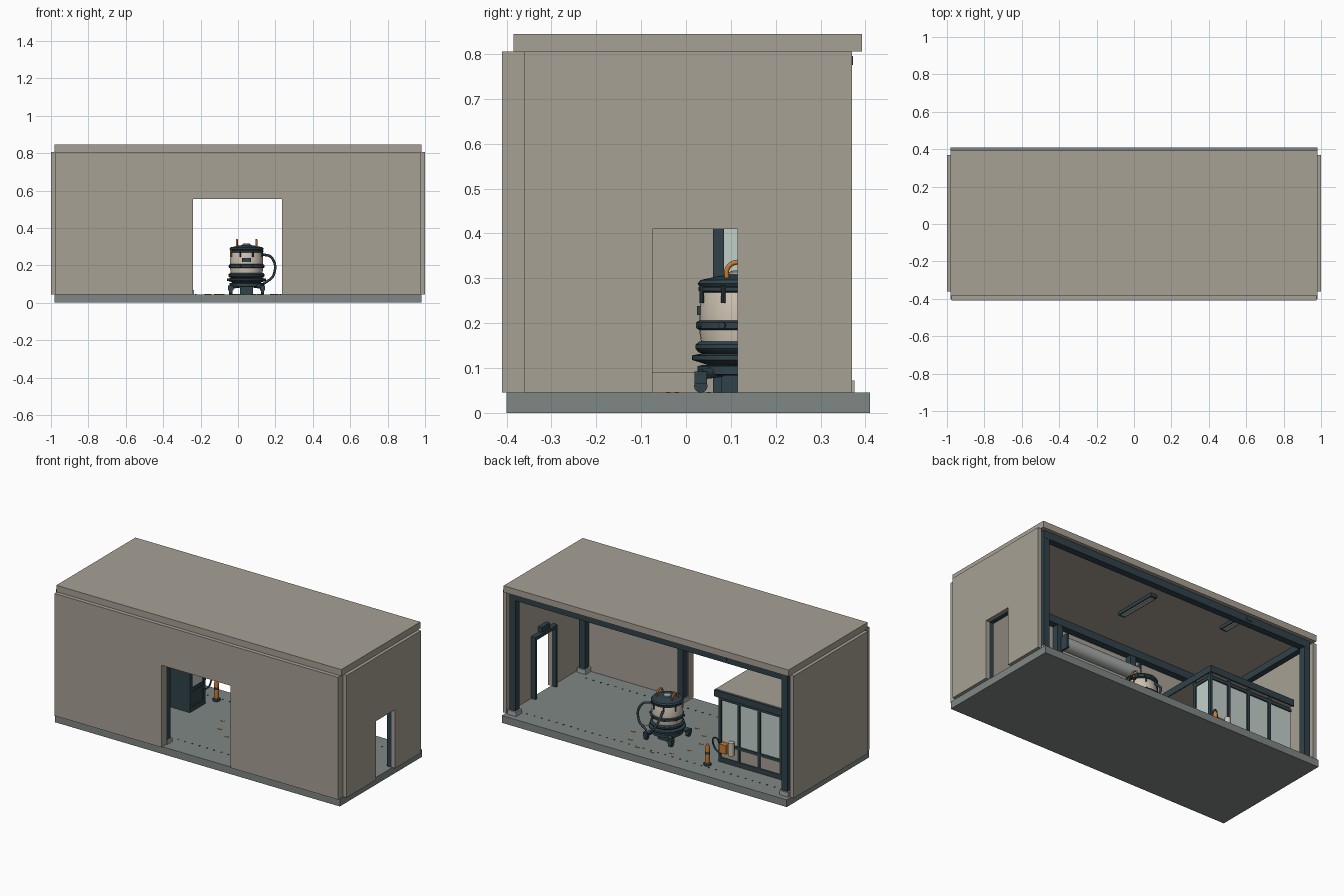
import bpy, bmesh, math
from mathutils import Vector

if "Cube" in bpy.data.objects:
    bpy.data.objects.remove(bpy.data.objects["Cube"])


def material(name, r, g, b):
    m = bpy.data.materials.new(name)
    m.diffuse_color = (r, g, b, 1)
    m.use_nodes = True
    m.node_tree.nodes["Principled BSDF"].inputs["Base Color"].default_value = m.diffuse_color
    return m


WALL = material("warm grey wall", .39, .355, .30)
FLOOR = material("grey floor", .215, .245, .235)
DARK = material("dark blue steel", .03, .055, .068)
ORANGE = material("orange", .56, .20, .035)
CREAM = material("cream enamel", .60, .53, .44)
GLASS = material("pale glass", .54, .63, .59)
STEEL = material("light steel", .40, .42, .41)


def finish(name, bm, mat, smooth=False):
    me = bpy.data.meshes.new(name)
    bmesh.ops.recalc_face_normals(bm, faces=bm.faces)
    bm.to_mesh(me)
    bm.free()
    me.materials.append(mat)
    ob = bpy.data.objects.new(name, me)
    bpy.context.collection.objects.link(ob)
    if smooth:
        bpy.context.view_layer.objects.active = ob
        ob.select_set(True)
        bpy.ops.object.shade_smooth_by_angle(angle=math.radians(35))
        ob.select_set(False)
    return ob


def box(name, x0, x1, y0, y1, z0, z1, mat):
    bm = bmesh.new()
    bmesh.ops.create_cube(bm, size=1)
    for v in bm.verts:
        v.co = ((x0 + x1) / 2 + v.co.x * (x1 - x0),
                (y0 + y1) / 2 + v.co.y * (y1 - y0),
                (z0 + z1) / 2 + v.co.z * (z1 - z0))
    return finish(name, bm, mat)


def lathe(name, x, y, profile, mat, n=32):
    """Closed solid of revolution from (radius, height) points."""
    bm = bmesh.new()
    rings = [[bm.verts.new((x + r * math.cos(2 * math.pi * i / n),
                            y + r * math.sin(2 * math.pi * i / n), z))
              for i in range(n)] for r, z in profile]
    for a, b in zip(rings, rings[1:]):
        for i in range(n):
            bm.faces.new((a[i], a[(i + 1) % n], b[(i + 1) % n], b[i]))
    bm.faces.new(rings[0])
    bm.faces.new(rings[-1])
    return finish(name, bm, mat, True)


def rod(name, p, q, r, mat, n=16):
    p, q = Vector(p), Vector(q)
    bm = bmesh.new()
    bmesh.ops.create_cone(bm, cap_ends=True, segments=n, radius1=r, radius2=r, depth=(q - p).length)
    rot = (q - p).to_track_quat('Z', 'Y')
    for v in bm.verts:
        v.co = rot @ v.co + (p + q) / 2
    return finish(name, bm, mat, True)


def hose(name, pts, r, mat):
    cu = bpy.data.curves.new(name, 'CURVE')
    cu.dimensions = '3D'
    cu.bevel_depth, cu.bevel_resolution, cu.use_fill_caps = r, 2, True
    cu.resolution_u = 6
    s = cu.splines.new('BEZIER')
    s.bezier_points.add(len(pts) - 1)
    for b, p in zip(s.bezier_points, pts):
        b.co = p
        b.handle_left_type = b.handle_right_type = 'AUTO'
    cu.materials.append(mat)
    ob = bpy.data.objects.new(name, cu)
    bpy.context.collection.objects.link(ob)


# --- Shell: slab, roof, wall panels -----------------------------------------
F, T = .045, .805
box("floor_slab", -.98, .98, -.40, .41, 0, F, FLOOR)
box("roof_slab", -.98, .98, -.385, .392, T, .845, WALL)
box("front_wall_left", -.975, -.24, -.41, -.36, F, T, WALL)
box("front_wall_right", .235, .975, -.41, -.36, F, T, WALL)
box("front_lintel", -.24, .235, -.409, -.36, .555, T, WALL)
box("left_wall", -1, -.975, -.36, .37, F, T, WALL)
box("right_wall_front", .975, 1, -.36, -.075, F, T, WALL)
box("right_wall_back", .975, 1, .115, .37, F, T, WALL)
box("right_lintel", .975, .999, -.075, .115, .41, T, WALL)
box("left_skirting", -.975, -.968, -.36, .34, F, .09, WALL)

# --- Steel frame with footings ----------------------------------------------
for x in (-.935, .935):
    for y in (-.335, .348):
        box("corner_post", x - .02, x + .02, y - .02, y + .02, F, .79, DARK)
        box("post_footing", x - .03, x + .03, y - .028, y + .028, F, .072, STEEL)
    box("side_beam", x - .018, x + .018, -.33, .35, .765, T, DARK)
for x in (-.262, .262):
    box("opening_post", x - .02, x + .02, -.358, -.318, F, .77, DARK)
    box("post_footing", x - .028, x + .028, -.359, -.308, F, .068, STEEL)
for y in (-.337, .348):
    box("long_beam", -.955, .955, y - .021, y + .021, .76, T, DARK)
box("beam_junction_box", -.54, -.50, .365, .372, .775, .795, DARK)

# --- Rolled shutter above the front opening ---------------------------------
rod("shutter_roll", (-.27, -.305, .645), (.25, -.305, .645), .04, STEEL, 24)
for x in (-.272, .252):
    box("shutter_bracket", x - .006, x + .006, -.36, -.265, .60, .69, DARK)

# --- Side door frame --------------------------------------------------------
for y in (-.089, .115):
    box("door_jamb", .945, .975, y, y + .014, F, .424, DARK)
box("door_head", .945, .975, -.089, .129, .41, .43, DARK)
box("door_sign_box", .95, .975, -.02, .06, .435, .465, DARK)

# --- Ceiling lights ---------------------------------------------------------
for x, y0, y1 in ((.04, -.06, .22), (-.49, .18, .32)):
    box("light_housing", x - .022, x + .022, y0, y1, .785, T, DARK)
    box("light_tube", x - .014, x + .014, y0 + .015, y1 - .015, .779, .785, STEEL)

# --- Control booth ----------------------------------------------------------
BX0, BX1, BY0, BY1 = -.955, -.372, .06, .21
box("booth_plinth", BX0, BX1, BY0, BY1, F, .075, DARK)
box("booth_front_wall", BX0, BX1, BY0, BY0 + .012, .075, .46, DARK)
box("booth_back_panel", BX0, BX1 - .01, BY1 - .016, BY1 - .006, .075, .155, WALL)
box("booth_side_panel", BX1 - .012, BX1 - .003, BY0 + .01, BY1 - .01, .075, .19, DARK)
box("booth_back_glass", BX0, BX1 - .01, BY1 - .014, BY1 - .008, .165, .44, GLASS)
box("booth_side_glass", BX1 - .012, BX1 - .006, BY0 + .02, BY1 - .02, .19, .44, GLASS)
for z in (.15, .43):
    box("booth_rail", BX0, BX1, BY1 - .02, BY1, z, z + .018, DARK)
    box("booth_side_rail", BX1 - .018, BX1, BY0, BY1, z, z + .018, DARK)
for x in (BX1, -.50, -.64, -.79):
    box("booth_mullion", x - .016, x, BY1 - .02, BY1, .075, .46, DARK)
box("booth_corner_post", BX1 - .02, BX1, BY0, BY0 + .025, .075, .46, DARK)
box("booth_roof", BX0, BX1 + .01, -.18, BY1 + .015, .462, .50, WALL)
box("booth_fascia_back", BX0, BX1 + .016, BY1 + .015, BY1 + .023, .455, .495, DARK)
box("booth_fascia_side", BX1 + .01, BX1 + .016, -.18, BY1 + .015, .455, .495, DARK)
box("booth_fascia_front", BX0, BX1 + .016, -.186, -.18, .455, .495, DARK)

# --- Equipment on the booth -------------------------------------------------
box("pump_box", -.445, -.40, BY1, .245, .12, .175, ORANGE)
rod("small_tank", (-.475, .235, .12), (-.475, .235, .20), .018, CREAM)
hose("booth_hose", [(-.40, .235, .16), (-.375, .25, .21), (-.365, .245, .15), (-.40, .235, .11)], .005, DARK)

# --- Bollard ----------------------------------------------------------------
lathe("bollard_base", -.346, .283, [(.022, F), (.022, .055), (.016, .06)], DARK, 20)
lathe("bollard", -.346, .283, [(.013, .06), (.013, .155), (.009, .172)], ORANGE, 20)
lathe("bollard_band", -.346, .283, [(.015, .115), (.015, .128)], DARK, 20)

# --- Central vessel on a wheeled base ---------------------------------------
CX, CY = .046, .118
lathe("base_plate", CX, CY, [(.075, .083), (.092, .086), (.092, .104), (.08, .107)], DARK)
lathe("turntable_ring", CX, CY, [(.07, .107), (.095, .115), (.105, .118), (.105, .128), (.08, .133)], DARK)
lathe("lower_tank", CX, CY, [(.075, .130), (.09, .135), (.097, .143), (.097, .152), (.088, .159)], DARK)
lathe("vessel_body", CX, CY, [(.084, .155), (.088, .18), (.088, .235), (.08, .265), (.076, .278)], CREAM)
lathe("belt_ring", CX, CY, [(.088, .185), (.095, .188), (.095, .202), (.088, .206)], DARK)
lathe("top_ring", CX, CY, [(.08, .268), (.09, .272), (.09, .280), (.08, .283)], DARK)
lathe("lid", CX, CY, [(.088, .282), (.092, .288), (.086, .296), (.05, .304), (.025, .308)], DARK)
lathe("lid_cap", CX, CY, [(.022, .306), (.022, .314), (.014, .317)], STEEL, 20)
box("name_plate", CX - .024, CX + .024, CY - .094, CY - .086, .218, .238, DARK)
box("leg_block", CX - .035, CX + .035, CY - .04, CY + .04, F, .084, DARK)
for sx in (-1, 1):
    x = CX + sx * .052
    hose("lid_handle", [(x, CY - .027, .295), (x, CY - .024, .325), (x, CY, .336),
                        (x, CY + .024, .325), (x, CY + .027, .295)], .0055, ORANGE)
    for sy in (-1, 1):
        wx, wy = CX + sx * .085, CY + sy * .085
        rod("leg_arm", (CX + sx * .04, CY + sy * .04, .092), (wx, wy, .086), .012, DARK)
        box("caster_fork", wx - .014, wx + .014, wy - .014, wy + .014, .066, .092, DARK)
        rod("caster_wheel", (wx - .009, wy, .06), (wx + .009, wy, .06), .015, DARK)
for k in range(8):
    a = math.pi / 8 + k * math.pi / 4
    c, s = math.cos(a), math.sin(a)
    rod("lid_clamp", (CX + .09 * c, CY + .09 * s, .245), (CX + .09 * c, CY + .09 * s, .284), .005,
        ORANGE if k % 4 == 0 else DARK, 10)
    rod("belt_lug", (CX + .088 * c, CY + .088 * s, .195), (CX + .101 * c, CY + .101 * s, .195), .008, DARK, 10)
hose("side_hose", [(CX + .08, CY + .04, .26), (CX + .135, CY + .06, .24),
                   (CX + .145, CY + .075, .15), (CX + .09, CY + .08, .10)], .007, DARK)
hose("back_hose", [(CX - .03, CY + .085, .25), (CX - .03, CY + .13, .20),
                   (CX + .02, CY + .14, .12), (CX + .05, CY + .09, .095)], .007, DARK)

# --- Floor markings and studs -----------------------------------------------
for k in range(12):
    a = k * math.pi / 6 + .2
    x, y = CX + .21 * math.cos(a), CY + .21 * math.sin(a)
    box("floor_mark", x - .012, x + .012, y - .005, y + .005, F, F + .002, ORANGE)
for y in (-.27, .31):
    for k in range(36):
        x = -.875 + k * .05
        box("floor_stud", x - .004, x + .004, y - .004, y + .004, F, F + .002, DARK)
